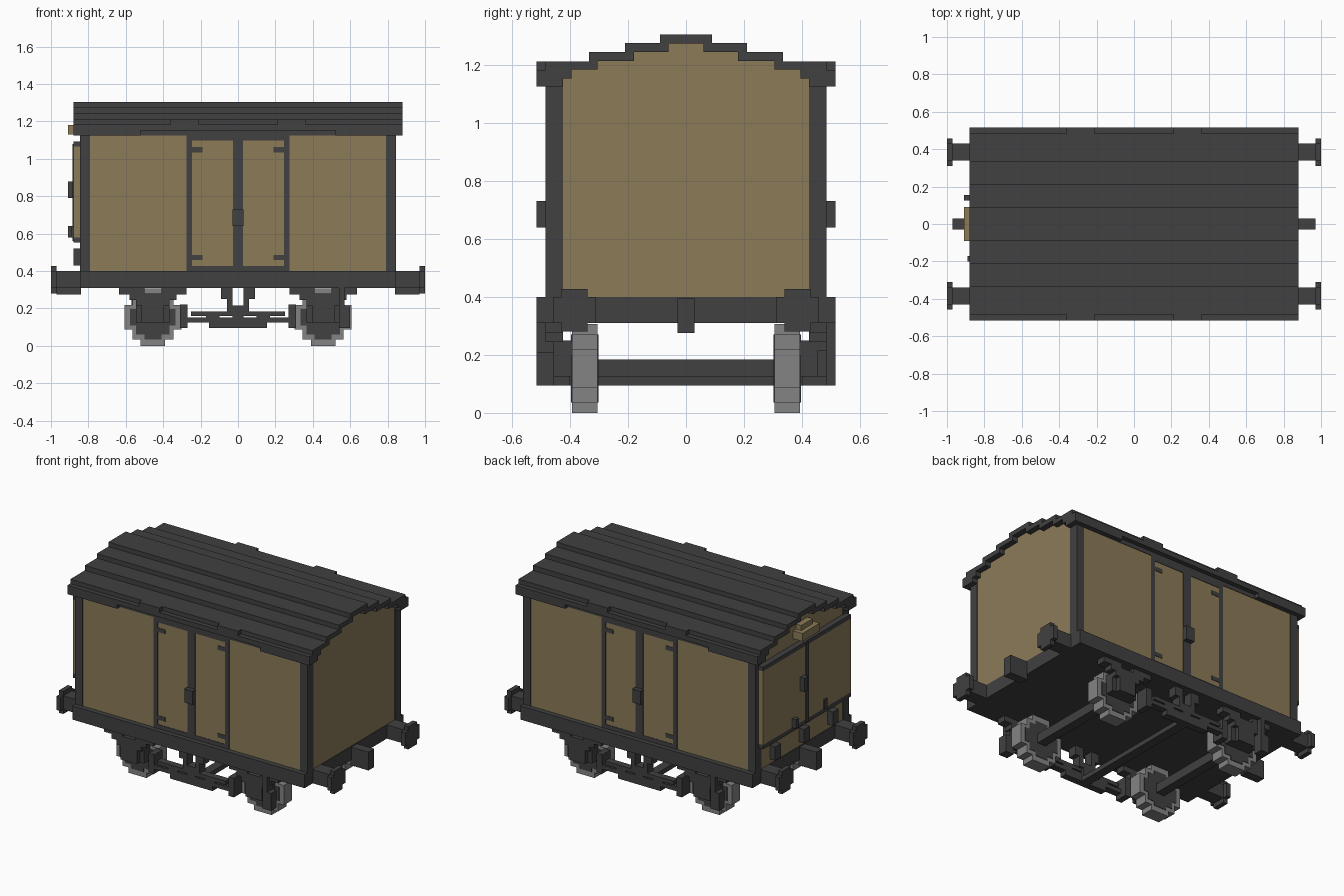
import bpy, bmesh

cube = bpy.data.objects.get("Cube")
if cube:
    bpy.data.objects.remove(cube)


def material(name, r, g, b):
    m = bpy.data.materials.new(name)
    m.use_nodes = True
    m.diffuse_color = (r, g, b, 1)
    m.node_tree.nodes["Principled BSDF"].inputs["Base Color"].default_value = (r, g, b, 1)
    return m


DARK = material("dark iron", 0.052, 0.052, 0.052)
TAN = material("tan planks", 0.262, 0.197, 0.097)
GREY = material("wheel steel", 0.23, 0.23, 0.23)


def finish(name, bm, mat):
    bmesh.ops.recalc_face_normals(bm, faces=bm.faces)
    me = bpy.data.meshes.new(name)
    bm.to_mesh(me)
    bm.free()
    me.materials.append(mat)
    ob = bpy.data.objects.new(name, me)
    bpy.context.collection.objects.link(ob)
    return ob


def boxes(name, mat, items, mx=False, my=False):
    """One object from boxes (x0, x1, y0, y1, z0, z1), optionally mirrored."""
    bm = bmesh.new()
    for x0, x1, y0, y1, z0, z1 in items:
        for sx in ((1, -1) if mx else (1,)):
            for sy in ((1, -1) if my else (1,)):
                vs = bmesh.ops.create_cube(bm, size=1)["verts"]
                for v in vs:
                    v.co.x = sx * ((x0 + x1) / 2 + v.co.x * (x1 - x0))
                    v.co.y = sy * ((y0 + y1) / 2 + v.co.y * (y1 - y0))
                    v.co.z = (z0 + z1) / 2 + v.co.z * (z1 - z0)
    return finish(name, bm, mat)


def extrude(name, mat, outline, a, b, axis):
    """Extrude an outline in (h, z) from a to b along axis x or y."""
    bm = bmesh.new()
    place = (lambda h, z: (a, h, z)) if axis == "x" else (lambda h, z: (h, a, z))
    face = bm.faces.new([bm.verts.new(place(h, z)) for h, z in outline])
    ext = bmesh.ops.extrude_face_region(bm, geom=[face])["geom"]
    vec = (b - a, 0, 0) if axis == "x" else (0, b - a, 0)
    bmesh.ops.translate(bm, vec=vec, verts=[e for e in ext if isinstance(e, bmesh.types.BMVert)])
    return finish(name, bm, mat)


def stairs(steps):
    """Right half of a stepped arch, top to bottom, from (half width, top z)."""
    pts = []
    for i, (w, z) in enumerate(steps):
        pts.append((w, z))
        if i + 1 < len(steps):
            pts.append((w, steps[i + 1][1]))
    return pts


def mirrored(half):
    return half + [(-h, z) for h, z in reversed(half)]


# Planked body with stepped gable ends
inner = [(0.06, 1.275), (0.18, 1.245), (0.305, 1.215), (0.395, 1.185), (0.425, 1.155), (0.482, 1.13)]
extrude("body", TAN, mirrored(stairs(inner) + [(0.482, 0.38)]), -0.842, 0.842, "x")

# Stepped roof shell: over the top, round the eave and back underneath
outer = [(0.09, 1.305), (0.21, 1.275), (0.335, 1.245), (0.485, 1.212), (0.515, 1.183)]
under = [(0.06, 1.274), (0.18, 1.244), (0.305, 1.214), (0.395, 1.184), (0.425, 1.154), (0.455, 1.125)]
roof_half = stairs(outer) + [(0.515, 1.152), (0.485, 1.152), (0.485, 1.125)]
roof_half += list(reversed(stairs(under)))
extrude("roof", DARK, mirrored(roof_half), -0.88, 0.88, "x")
boxes("eave_blocks", DARK, [(0.21, 0.36, 0.455, 0.515, 1.18, 1.212),
                            (0.52, 0.88, 0.455, 0.515, 1.125, 1.16)], mx=True, my=True)

# Underframe and sills
boxes("underframe", DARK, [(-0.845, 0.845, -0.485, 0.485, 0.31, 0.40)])
boxes("side_sills", DARK, [(-0.845, 0.845, 0.48, 0.515, 0.31, 0.40)], my=True)

# Corner posts and flush door framing
boxes("corner_posts", DARK, [(0.79, 0.845, 0.425, 0.485, 0.39, 1.155)], mx=True, my=True)
boxes("door_frames", DARK, [
    (0.245, 0.275, 0.478, 0.485, 0.40, 1.13),
    (0, 0.028, 0.478, 0.485, 0.40, 1.13),
    (0, 0.26, 0.478, 0.485, 1.098, 1.13),
    (0, 0.26, 0.478, 0.485, 0.40, 0.427),
    (0.19, 0.25, 0.478, 0.485, 1.035, 1.062),
    (0.19, 0.25, 0.478, 0.485, 0.458, 0.485),
], mx=True, my=True)
boxes("door_handles", DARK, [(-0.03, 0.03, 0.48, 0.515, 0.64, 0.73)], my=True)

# Double doors on the -x end
boxes("end_doors", TAN, [(-0.88, -0.84, -0.455, 0.455, 0.58, 1.065)])
boxes("end_door_frame", DARK, [
    (-0.88, -0.84, -0.455, 0.455, 1.065, 1.092),
    (-0.88, -0.84, -0.455, 0.455, 0.552, 0.58),
    (-0.885, -0.84, -0.015, 0.015, 0.56, 1.08),
])
boxes("end_door_latches", DARK, [
    (-0.91, -0.87, 0.03, 0.07, 0.79, 0.88),
    (-0.91, -0.87, 0.125, 0.155, 0.58, 0.64),
    (-0.89, -0.87, -0.20, -0.17, 0.58, 0.64),
])
boxes("end_door_stops", DARK, [(-0.88, -0.84, y - 0.03, y + 0.03, 0.43, 0.52) for y in (-0.3, 0, 0.3)])
boxes("end_lamp_bracket", TAN, [(-0.91, -0.84, -0.09, 0.09, 1.13, 1.182),
                                (-0.88, -0.84, -0.06, 0.06, 1.18, 1.215)])

# Buffers with cross-shaped heads, and couplings
boxes("buffers", DARK, [
    (0.84, 0.975, 0.34, 0.43, 0.31, 0.40),
    (0.97, 1.0, 0.34, 0.43, 0.28, 0.428),
    (0.97, 1.0, 0.31, 0.458, 0.31, 0.40),
], mx=True, my=True)
boxes("couplings", DARK, [(0.84, 0.97, -0.03, 0.03, 0.275, 0.395)], mx=True)

# Stepped wheels with dark centres
WX, WZ = 0.455, 0.153
rim = [(0.065, 0.153), (0.11, 0.118), (0.153, 0.065)]
hub = [(0.045, 0.118), (0.09, 0.092), (0.122, 0.045)]


def disc(steps, cx):
    half = stairs(steps)
    half += [(h, -z) for h, z in reversed(half)]
    return [(cx + h, WZ + z) for h, z in mirrored(half)]


for sx, end in ((1, "left"), (-1, "right")):
    for sy, side in ((1, "back"), (-1, "front")):
        tag = side + "_" + end
        extrude("wheel_" + tag, GREY, disc(rim, sx * WX), sy * 0.305, sy * 0.393, "y")
        extrude("wheel_centre_" + tag, DARK, disc(hub, sx * WX), sy * 0.302, sy * 0.397, "y")
boxes("axles", DARK, [(WX - 0.03, WX + 0.03, -0.45, 0.45, 0.125, 0.185)], mx=True)

# Axle boxes, leaf springs and hangers
boxes("axle_boxes", DARK, [
    (WX - 0.06, WX + 0.06, 0.395, 0.485, 0.125, 0.22),
    (WX - 0.09, WX + 0.09, 0.395, 0.455, 0.125, 0.25),
], mx=True, my=True)
boxes("leaf_springs", DARK, [
    (WX - 0.09, WX + 0.09, 0.425, 0.485, 0.215, 0.28),
    (WX - 0.125, WX + 0.125, 0.425, 0.485, 0.245, 0.28),
    (WX - 0.18, WX - 0.045, 0.425, 0.485, 0.275, 0.315),
    (WX + 0.045, WX + 0.18, 0.425, 0.485, 0.275, 0.315),
], mx=True, my=True)

# Brake gear: cross shaft, hangers, push rods
boxes("brake_shaft", DARK, [(-0.03, 0.03, -0.485, 0.485, 0.095, 0.125)])
boxes("brake_hangers", DARK, [
    (0.03, 0.09, 0.425, 0.485, 0.25, 0.315),
    (0.03, 0.06, 0.425, 0.485, 0.18, 0.26),
    (0, 0.03, 0.425, 0.485, 0.095, 0.215),
], mx=True, my=True)
boxes("brake_rods", DARK, [
    (0, 0.155, 0.44, 0.485, 0.095, 0.125),
    (0.02, 0.28, 0.44, 0.485, 0.125, 0.152),
    (0.02, 0.25, 0.44, 0.485, 0.16, 0.185),
    (0.10, 0.17, 0.44, 0.485, 0.15, 0.17),
    (0.27, 0.31, 0.40, 0.485, 0.095, 0.22),
], mx=True, my=True)

# Brake lever guides at opposite corners
boxes("lever_guides", DARK, [
    (0.54, 0.57, -0.515, -0.455, 0.095, 0.34),
    (0.57, 0.60, -0.515, -0.455, 0.095, 0.21),
    (-0.57, -0.54, 0.455, 0.515, 0.095, 0.34),
    (-0.60, -0.57, 0.455, 0.515, 0.095, 0.21),
])
